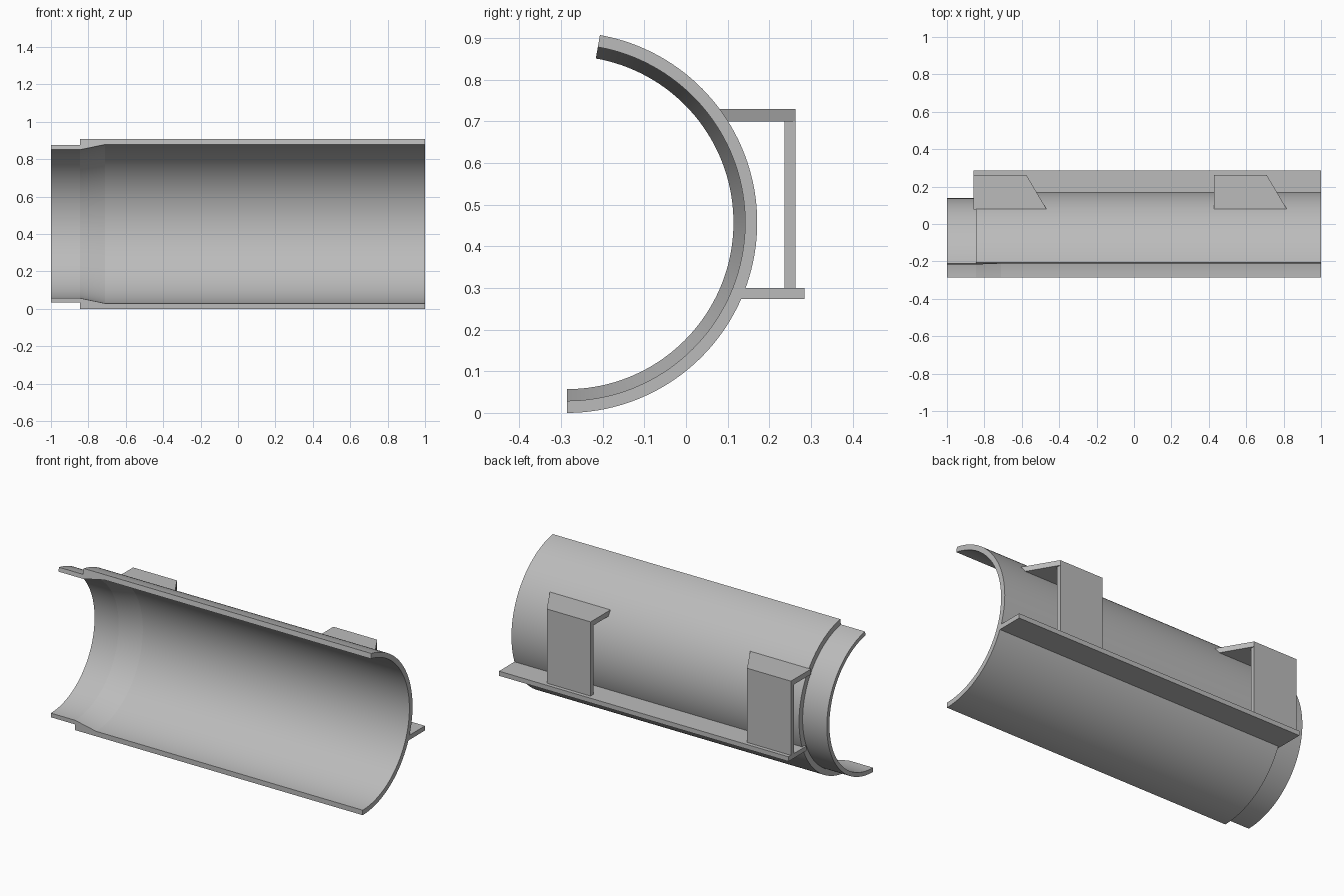
import bpy, bmesh
from math import sin, cos, radians

if "Cube" in bpy.data.objects:
    bpy.data.objects.remove(bpy.data.objects["Cube"])

grey = bpy.data.materials.new("light grey")
grey.use_nodes = True
COLOUR = (0.5, 0.5, 0.5, 1)
grey.diffuse_color = COLOUR
grey.node_tree.nodes["Principled BSDF"].inputs["Base Color"].default_value = COLOUR

CY, CZ = -0.286, 0.457   # axis of the half pipe


def finish(name, bm, smooth=False):
    bmesh.ops.recalc_face_normals(bm, faces=bm.faces)
    mesh = bpy.data.meshes.new(name)
    bm.to_mesh(mesh)
    bm.free()
    mesh.materials.append(grey)
    obj = bpy.data.objects.new(name, mesh)
    bpy.context.collection.objects.link(obj)
    if smooth:
        bpy.ops.object.select_all(action='DESELECT')
        obj.select_set(True)
        bpy.context.view_layer.objects.active = obj
        bpy.ops.object.shade_smooth_by_angle(angle=radians(10))
    return obj


def plate(name, outline, z0, z1):
    """Flat plate: an xy outline raised from z0 to z1."""
    bm = bmesh.new()
    face = bm.faces.new([bm.verts.new((x, y, z0)) for x, y in outline])
    top = bmesh.ops.extrude_face_region(bm, geom=[face])["geom"]
    verts = [v for v in top if isinstance(v, bmesh.types.BMVert)]
    bmesh.ops.translate(bm, verts=verts, vec=(0, 0, z1 - z0))
    return finish(name, bm)


# Half pipe with stepped neck: wall section (x, radius) swept around the axis
section = [(-1, 0.400), (-0.845, 0.400), (-0.71, 0.428), (1, 0.428),
           (1, 0.457), (-0.845, 0.457), (-0.845, 0.424), (-1, 0.424)]
STEPS = 72
bm = bmesh.new()
rings = []
for i in range(STEPS + 1):
    a = radians(-90 + 170 * i / STEPS)
    rings.append([bm.verts.new((x, CY + r * cos(a), CZ + r * sin(a))) for x, r in section])
n = len(section)
for a, b in zip(rings, rings[1:]):
    for j in range(n):
        k = (j + 1) % n
        bm.faces.new((a[j], a[k], b[k], b[j]))
bm.faces.new(rings[0])
bm.faces.new(rings[-1])
finish("half_pipe_shell", bm, smooth=True)

# Long rear shelf
plate("rear_shelf", [(-0.857, 0.122), (1, 0.122), (1, 0.285), (-0.857, 0.285)], 0.273, 0.30)

# Two rear brackets: slanted top plate on an upright plate
for side, x in (("right", -0.857), ("left", 0.428)):
    plate(side + "_bracket_top",
          [(x, 0.077), (x + 0.391, 0.077), (x + 0.281, 0.263), (x, 0.263)], 0.70, 0.73)
    plate(side + "_bracket_upright",
          [(x, 0.236), (x + 0.281, 0.236), (x + 0.281, 0.263), (x, 0.263)], 0.30, 0.70)
